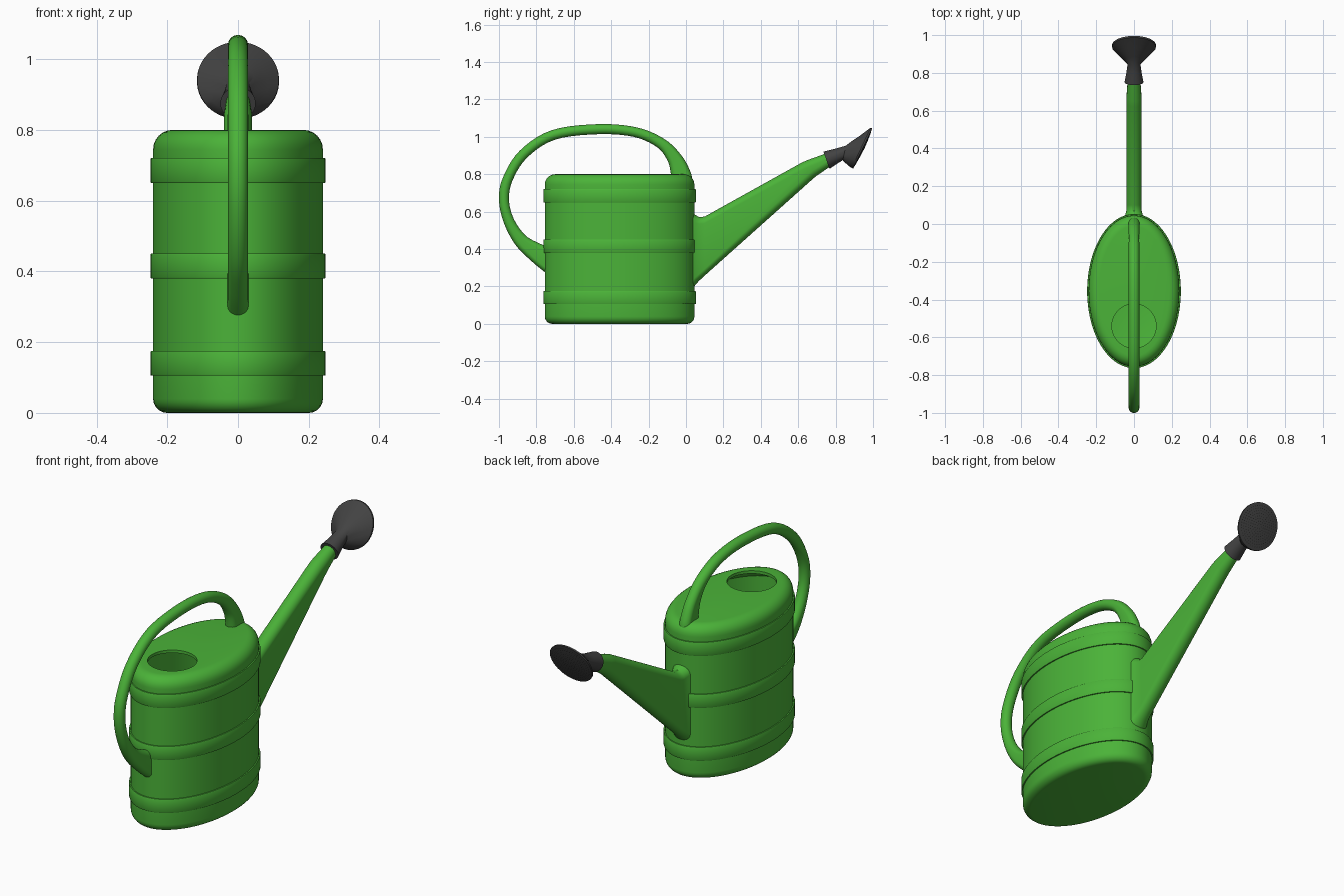
import bpy, bmesh
from math import sin, cos, pi, radians, sqrt, copysign
from mathutils import Vector

if "Cube" in bpy.data.objects:
    bpy.data.objects.remove(bpy.data.objects["Cube"])


def material(name, rgb):
    m = bpy.data.materials.new(name)
    m.diffuse_color = (*rgb, 1)
    m.use_nodes = True
    m.node_tree.nodes["Principled BSDF"].inputs["Base Color"].default_value = m.diffuse_color
    return m


GREEN = material("green_plastic", (0.07, 0.45, 0.04))
DARK = material("dark_plastic", (0.055, 0.055, 0.055))
BLACK = material("hole_shadow", (0.02, 0.02, 0.02))


def finish(name, bm, mat, angle=35):
    bmesh.ops.recalc_face_normals(bm, faces=bm.faces)
    me = bpy.data.meshes.new(name)
    bm.to_mesh(me)
    bm.free()
    me.materials.append(mat)
    ob = bpy.data.objects.new(name, me)
    bpy.context.collection.objects.link(ob)
    bpy.ops.object.select_all(action='DESELECT')
    ob.select_set(True)
    bpy.context.view_layer.objects.active = ob
    bpy.ops.object.shade_smooth_by_angle(angle=radians(angle))
    return ob


def skin(name, rings, mat):
    """Bridge a list of point rings and cap both ends."""
    bm = bmesh.new()
    loops = [[bm.verts.new(p) for p in ring] for ring in rings]
    n = len(loops[0])
    for a, b in zip(loops, loops[1:]):
        for i in range(n):
            j = (i + 1) % n
            bm.faces.new((a[i], a[j], b[j], b[i]))
    bm.faces.new(loops[0])
    bm.faces.new(loops[-1])
    return finish(name, bm, mat)


def smooth_path(secs, steps):
    """Catmull-Rom interpolation of section tuples."""
    v = [Vector(s) for s in secs]
    out = []
    for i in range(len(v) - 1):
        p0, p1, p2, p3 = v[max(i - 1, 0)], v[i], v[i + 1], v[min(i + 2, len(v) - 1)]
        for k in range(steps):
            t = k / steps
            out.append(0.5 * (2 * p1 + (p2 - p0) * t + (2 * p0 - 5 * p1 + 4 * p2 - p3) * t * t
                              + (3 * p1 - p0 - 3 * p2 + p3) * t ** 3))
    return out + [v[-1]]


def section_ring(s, n=32):
    """Slot-shaped ring spanning two points of the yz plane: (y1, z1, y2, z2, half_width)."""
    a, b, w = Vector((0, s[0], s[1])), Vector((0, s[2], s[3])), s[4]
    mid, half = (a + b) / 2, (a - b).length / 2
    d = (a - b).normalized()
    ring = []
    for i in range(n):
        t = 2 * pi * (i + 0.5) / n
        v = sin(t) * min(half, w) + copysign(max(half - w, 0), sin(t))
        ring.append(mid + d * v + Vector((w * cos(t), 0, 0)))
    return ring


# Oval body: outer profile with three raised bands, filler hole, inner shell
N = 96


def oval(off, z):
    return [((0.24 + off) * cos(2 * pi * i / N), -0.355 + (0.40 + off) * sin(2 * pi * i / N), z)
            for i in range(N)]


def hole(r, z):
    return [(r * cos(2 * pi * i / N), -0.54 + r * sin(2 * pi * i / N), z) for i in range(N)]


def fillet(r, z, a0, a1):
    return [(-r + r * cos(a0 + (a1 - a0) * k / 6), z + r * sin(a0 + (a1 - a0) * k / 6))
            for k in range(7)]


profile = fillet(0.04, 0.04, -pi / 2, 0)
for z0, z1 in ((0.105, 0.175), (0.38, 0.45), (0.65, 0.72)):
    profile += [(0, z0), (0.006, z0), (0.008, z0 + 0.004), (0.008, z1 - 0.004), (0.006, z1), (0, z1)]
profile += fillet(0.055, 0.745, 0, pi / 2)
inner = [(-0.06, 0.785), (-0.015, 0.74), (-0.015, 0.03), (-0.05, 0.015)]
skin("body", [oval(*p) for p in profile] + [hole(0.117, 0.80), hole(0.117, 0.785)]
     + [oval(*p) for p in inner], GREEN)

# Arched handle, flared where it joins the body
handle = [
    (0.035, 0.76, -0.08, 0.76, 0.03), (0.025, 0.81, -0.082, 0.81, 0.03),
    (-0.02, 0.895, -0.10, 0.875, 0.028), (-0.11, 0.985, -0.155, 0.945, 0.028),
    (-0.26, 1.05, -0.28, 1.0, 0.028), (-0.47, 1.068, -0.47, 1.014, 0.028),
    (-0.72, 1.035, -0.70, 0.985, 0.028), (-0.89, 0.925, -0.85, 0.888, 0.028),
    (-0.98, 0.78, -0.928, 0.765, 0.028), (-1.0, 0.66, -0.946, 0.66, 0.028),
    (-0.972, 0.535, -0.92, 0.56, 0.028), (-0.91, 0.42, -0.86, 0.475, 0.028),
    (-0.82, 0.33, -0.79, 0.433, 0.028), (-0.74, 0.265, -0.74, 0.415, 0.03)]
skin("handle", [section_ring(s) for s in smooth_path(handle, 5)], GREEN)

# Tapered spout with a small flare at its root
spout = [
    (0.03, 0.60, 0.03, 0.18, 0.052), (0.05, 0.583, 0.05, 0.208, 0.046),
    (0.07, 0.571, 0.07, 0.23, 0.041), (0.10, 0.574, 0.10, 0.258, 0.04),
    (0.62, 0.863, 0.675, 0.772, 0.04), (0.65, 0.876, 0.695, 0.789, 0.04),
    (0.80, 0.93, 0.82, 0.875, 0.03)]
skin("spout", [section_ring(s) for s in spout], GREEN)

# Sprinkler rose: collar, neck and flared disc
rose = [
    (0.735, 0.921, 0.767, 0.829, 0.05), (0.80, 0.937, 0.806, 0.855, 0.04),
    (0.855, 0.953, 0.838, 0.875, 0.034), (0.885, 0.976, 0.85, 0.862, 0.05),
    (0.935, 1.01, 0.868, 0.846, 0.083), (0.987, 1.049, 0.886, 0.833, 0.115),
    (0.996, 1.047, 0.894, 0.831, 0.116), (0.985, 1.013, 0.911, 0.859, 0.082),
    (0.969, 0.972, 0.932, 0.896, 0.04), (0.955, 0.94, 0.951, 0.932, 0.005)]
skin("sprinkler_rose", [section_ring(s, 48) for s in rose], DARK)

# Spray holes: small dark discs in concentric rings on the rose face
normal = Vector((0, 0.905, -0.425))
up = Vector((0, 0.425, 0.905))
side = Vector((1, 0, 0))
centre = Vector((0, 0.954, 0.9355))
bm = bmesh.new()
for k in range(1, 9):
    r = k * 0.0128
    depth = -0.0085 * (r / 0.115)
    for i in range(6 * k):
        t = 2 * pi * i / (6 * k)
        c = centre + (side * cos(t) + up * sin(t)) * r + normal * (depth + 0.0012)
        bm.faces.new([bm.verts.new(c + (side * cos(a * pi / 4) + up * sin(a * pi / 4)) * 0.0028)
                      for a in range(8)])
for f in bm.faces:
    f.normal_update()
holes = finish("spray_holes", bm, BLACK)
